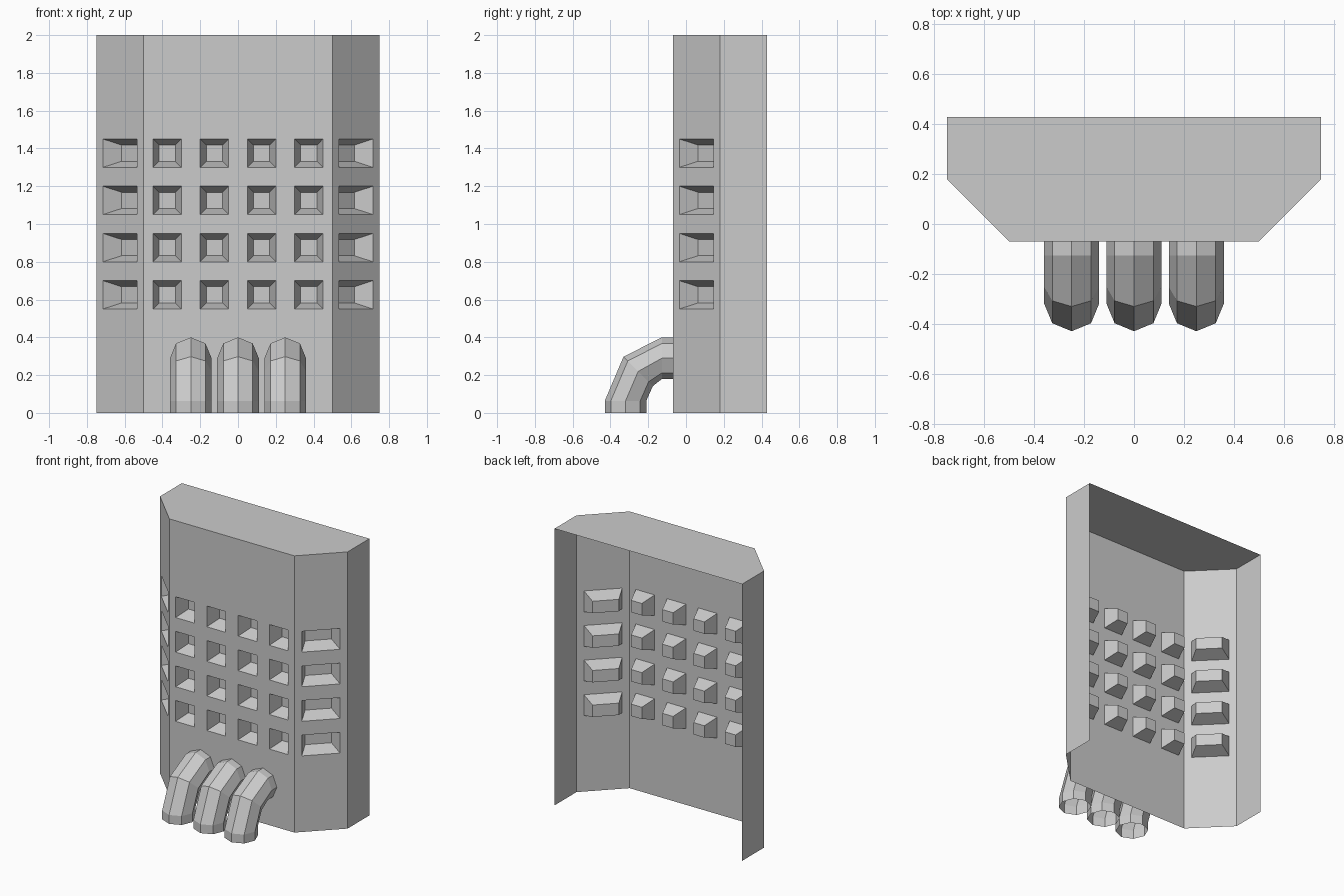
import bpy, bmesh
from math import sin, cos, pi, radians
from mathutils import Vector

if "Cube" in bpy.data.objects:
    bpy.data.objects.remove(bpy.data.objects["Cube"])

UP = Vector((0, 0, 1))
DEPTH = 0.1


def finish(name, bm):
    bmesh.ops.remove_doubles(bm, verts=bm.verts, dist=1e-4)
    mesh = bpy.data.meshes.new(name)
    bm.to_mesh(mesh)
    bm.free()
    obj = bpy.data.objects.new(name, mesh)
    bpy.context.collection.objects.link(obj)
    return obj


def quad(bm, pts):
    bm.faces.new([bm.verts.new(p) for p in pts])


# Wall panel cut into a grid: every odd cell is a tapered window recess
def panel(bm, start, end, cuts, inset):
    a, b = Vector((*start, 0)), Vector((*end, 0))
    t = (b - a).normalized()
    inward = UP.cross(t)
    us = [0, *cuts, (b - a).length]
    zs = [0, 0.55, 0.7, 0.8, 0.95, 1.05, 1.2, 1.3, 1.45, 2]

    def rect(u0, u1, z0, z1, d=0):
        return [a + t * u + UP * z + inward * d
                for u, z in ((u0, z0), (u1, z0), (u1, z1), (u0, z1))]

    for i in range(len(us) - 1):
        for j in range(len(zs) - 1):
            cell = us[i], us[i + 1], zs[j], zs[j + 1]
            outer = rect(*cell)
            if i % 2 and j % 2:
                inner = rect(cell[0] + inset, cell[1] - inset,
                             cell[2] + 0.032, cell[3] - 0.032, DEPTH)
                for k in range(4):
                    n = (k + 1) % 4
                    quad(bm, [outer[k], outer[n], inner[n], inner[k]])
                quad(bm, inner)
            else:
                quad(bm, outer)


# Tower shell, open at back and bottom
outline = [(-0.75, 0.43), (-0.75, 0.18), (-0.5, -0.07),
           (0.5, -0.07), (0.75, 0.18), (0.75, 0.43)]
front_cuts = [0.05, 0.2, 0.3, 0.45, 0.55, 0.7, 0.8, 0.95]
corner_cuts = [0.049, 0.304]
all_cuts = [[], corner_cuts, front_cuts, corner_cuts, []]
bm = bmesh.new()
for k, cuts in enumerate(all_cuts):
    panel(bm, outline[k], outline[k + 1], cuts, 0.032 if k == 2 else 0.04)
bm.faces.new([bm.verts.new((x, y, 2)) for x, y in outline])
finish("tower_shell", bm)


# Open eight-sided pipes bending from the wall to the ground
path = [(-0.07, 0.29, 90), (-0.127, 0.29, 90), (-0.253, 0.22, 135),
        (-0.32, 0.064, 180), (-0.32, 0, 180)]


def pipe(name, cx, r=0.11, sides=8):
    bm = bmesh.new()
    rings = []
    for y, z, deg in path:
        ny, nz = cos(radians(deg)), sin(radians(deg))
        rings.append([bm.verts.new((cx + r * cos(w), y + r * sin(w) * ny,
                                    z + r * sin(w) * nz))
                      for w in (2 * pi * k / sides for k in range(sides))])
    for lo, hi in zip(rings, rings[1:]):
        for k in range(sides):
            n = (k + 1) % sides
            bm.faces.new((lo[k], hi[k], hi[n], lo[n]))
    bmesh.ops.recalc_face_normals(bm, faces=bm.faces)
    finish(name, bm)


for name, x in (("left_pipe", -0.25), ("middle_pipe", 0), ("right_pipe", 0.25)):
    pipe(name, x)
